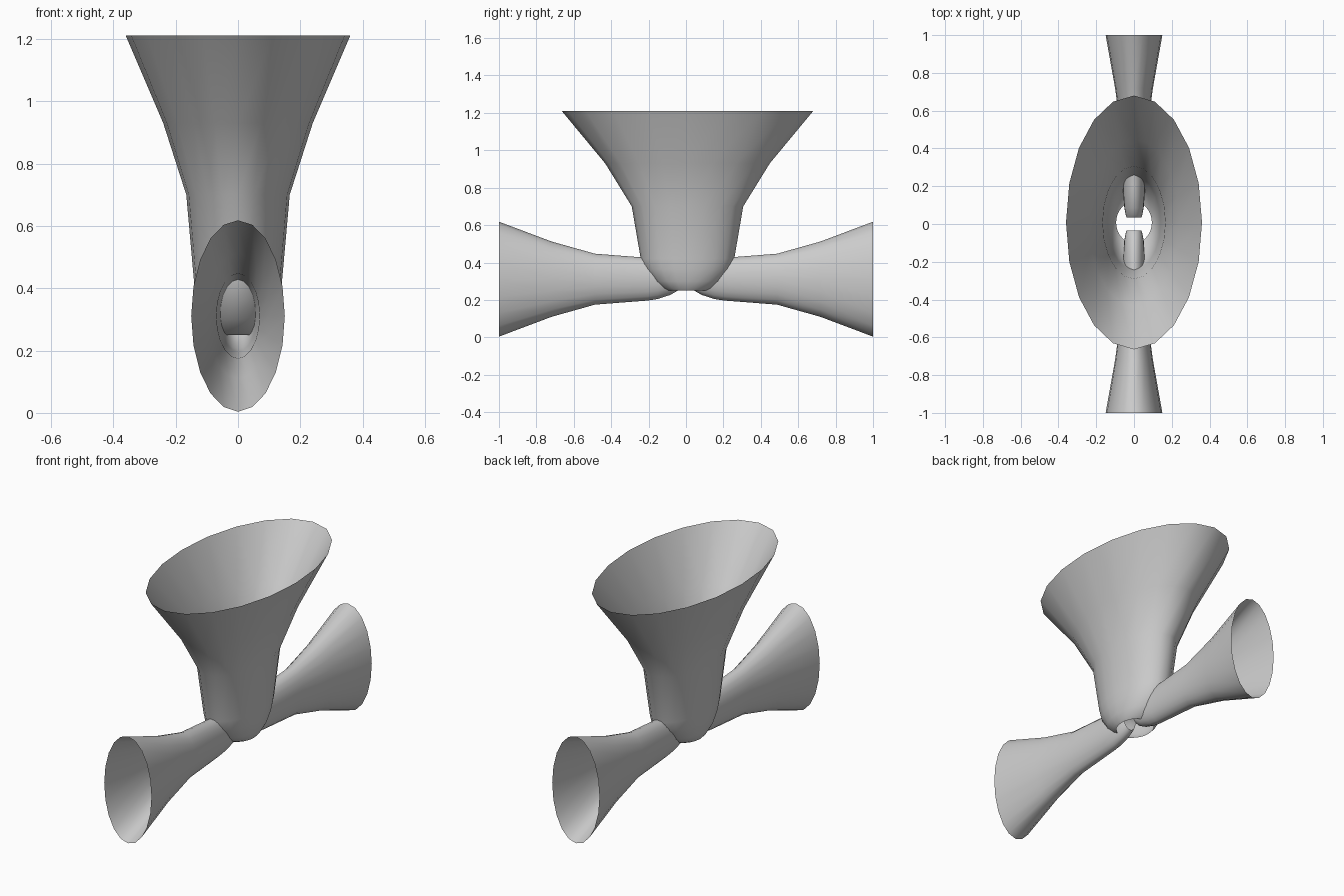
import bpy, bmesh
from math import sin, cos, pi
from mathutils import Matrix, Vector

if "Cube" in bpy.data.objects:
    bpy.data.objects.remove(bpy.data.objects["Cube"])

SIDES = 20
# horn profile: distance along axis, half width, half depth
PROFILE = [(0.0, 0.095, 0.11), (0.012, 0.105, 0.138), (0.05, 0.123, 0.185),
           (0.115, 0.135, 0.232), (0.17, 0.141, 0.25), (0.45, 0.166, 0.298),
           (0.68, 0.24, 0.44), (0.96, 0.36, 0.672)]


def horn(name, matrix):
    """Thin open flared tube with oval rings, lofted along local z."""
    bm = bmesh.new()
    rings = [[bm.verts.new((rx * sin(2 * pi * i / SIDES), ry * cos(2 * pi * i / SIDES), z))
              for i in range(SIDES)] for z, rx, ry in PROFILE]
    for a, b in zip(rings, rings[1:]):
        for i in range(SIDES):
            j = (i + 1) % SIDES
            bm.faces.new((a[j], a[i], b[i], b[j]))
    bm.transform(matrix)
    bmesh.ops.recalc_face_normals(bm, faces=bm.faces)
    # make sure the outside of the tube faces outward
    f = bm.faces[0]
    centre = sum((x.calc_center_median() for x in bm.faces[:SIDES]), Vector()) / SIDES
    if f.normal.dot(f.calc_center_median() - centre) < 0:
        bmesh.ops.reverse_faces(bm, faces=bm.faces)
    for f in bm.faces:
        f.smooth = True
    mesh = bpy.data.meshes.new(name)
    bm.to_mesh(mesh)
    bm.free()
    obj = bpy.data.objects.new(name, mesh)
    bpy.context.collection.objects.link(obj)
    return obj


# large upright horn
horn("upright_horn", Matrix.Translation((0, 0.008, 0.25)))

# two small horns lying front and back, tips inside the upright one
small = Matrix.Diagonal((0.417, 0.457, 1.005, 1))
for name, side in (("front_horn", 1), ("back_horn", -1)):
    turn = Matrix.Rotation(side * pi / 2, 4, 'X')
    horn(name, Matrix.Translation((0, -side * 0.035, 0.311)) @ turn @ small)
